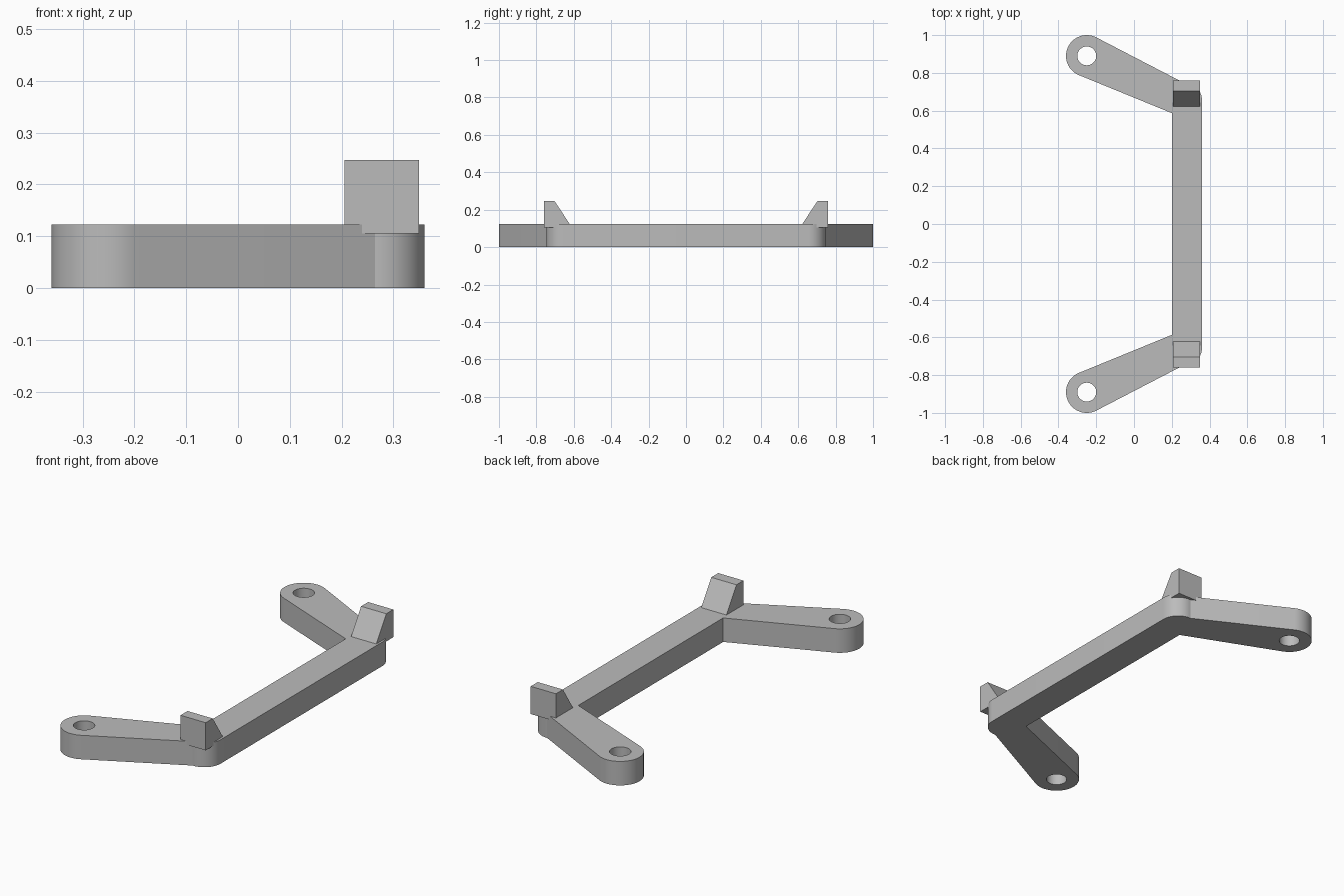
import bpy, bmesh
from math import cos, sin, radians

cube = bpy.data.objects.get("Cube")
if cube:
    bpy.data.objects.remove(cube, do_unlink=True)

grey = bpy.data.materials.new("plain grey")
grey.use_nodes = True
grey.diffuse_color = (0.5, 0.5, 0.5, 1)
grey.node_tree.nodes["Principled BSDF"].inputs["Base Color"].default_value = grey.diffuse_color

HEIGHT = 0.123
BOSS = (-0.25, 0.89)


def arc(centre, radius, start, end, steps):
    """Points along an arc, angles in degrees."""
    angles = [radians(start + (end - start) * i / steps) for i in range(steps + 1)]
    return [(centre[0] + radius * cos(a), centre[1] + radius * sin(a)) for a in angles]


def finish(name, bm):
    bmesh.ops.recalc_face_normals(bm, faces=bm.faces[:])
    mesh = bpy.data.meshes.new(name)
    bm.to_mesh(mesh)
    bm.free()
    mesh.materials.append(grey)
    obj = bpy.data.objects.new(name, mesh)
    bpy.context.collection.objects.link(obj)
    return obj


def prism(name, loops, offset):
    """Fill closed loops of 3D points (holes allowed) and extrude them."""
    bm = bmesh.new()
    edges = []
    for loop in loops:
        verts = [bm.verts.new(p) for p in loop]
        edges += [bm.edges.new((v, verts[i - 1])) for i, v in enumerate(verts)]
    bmesh.ops.triangle_fill(bm, edges=edges, use_beauty=True)
    out = bmesh.ops.extrude_face_region(bm, geom=bm.faces[:], use_keep_orig=True)
    moved = [g for g in out["geom"] if isinstance(g, bmesh.types.BMVert)]
    bmesh.ops.translate(bm, verts=moved, vec=offset)
    return finish(name, bm)


# Bracket: straight bar, rounded outer corners, two angled arms with pierced ends
half = arc((0.268, 0.655), 0.092, 0, 92, 16)
half += arc(BOSS, 0.11, 63, 248, 32)
half.append((0.2, 0.587))
outline = half + [(x, -y) for x, y in reversed(half)]
holes = [arc((BOSS[0], side * BOSS[1]), 0.05, 0, 350, 35) for side in (1, -1)]
loops = [[(x, y, 0) for x, y in loop] for loop in [outline] + holes]
bracket = prism("bracket", loops, (0, 0, HEIGHT))

bpy.context.view_layer.objects.active = bracket
bracket.select_set(True)
bpy.ops.object.shade_smooth_by_angle(angle=radians(20))

# Wedge stops standing on both corners, overhanging the bracket ends
profile = [(0.61, 0.105), (0.76, 0.105), (0.76, 0.247), (0.703, 0.247)]
for name, side in (("back_stop", 1), ("front_stop", -1)):
    prism(name, [[(0.206, side * y, z) for y, z in profile]], (0.143, 0, 0))
